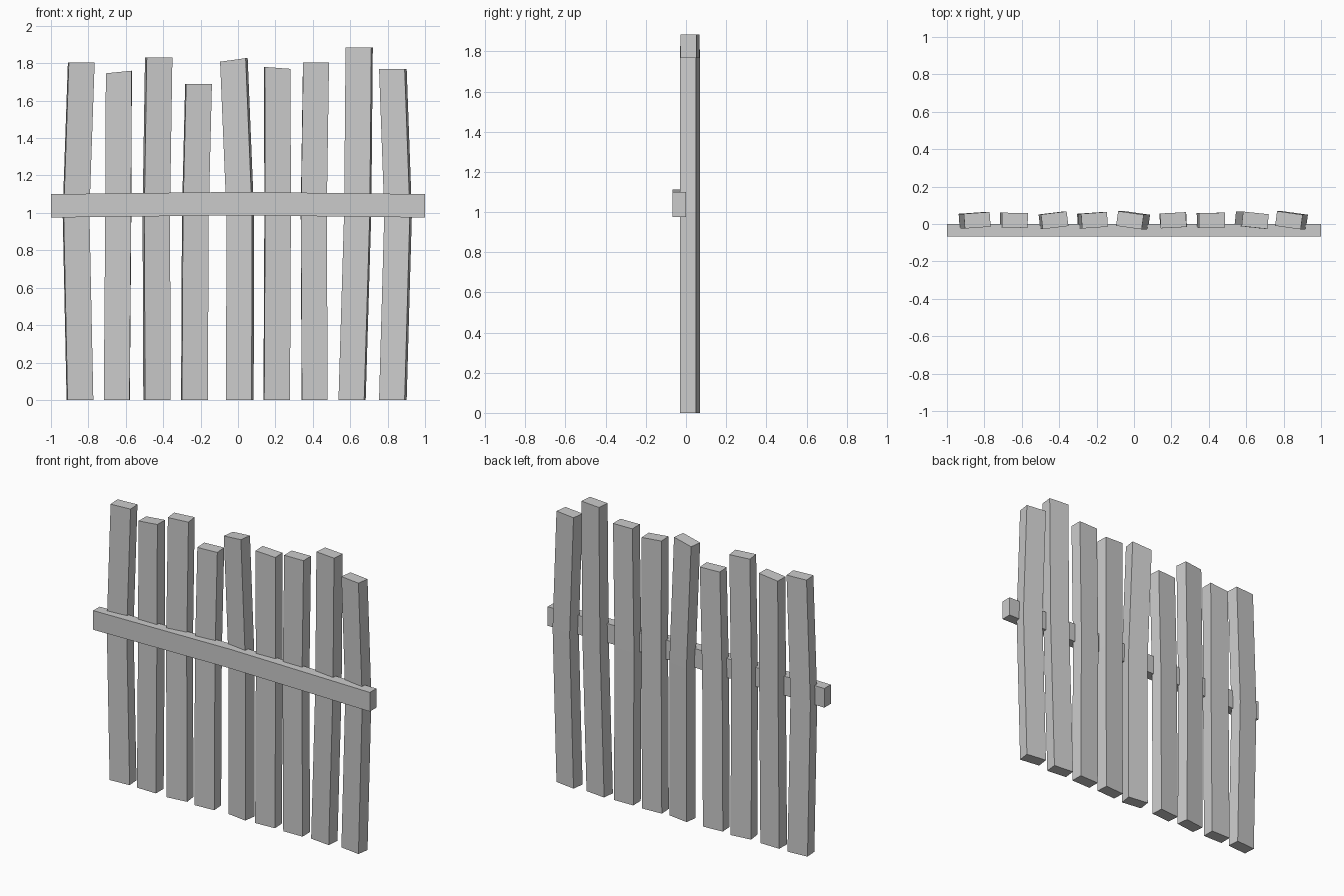
import bpy, bmesh
from math import radians
from mathutils import Matrix, Vector

if "Cube" in bpy.data.objects:
    bpy.data.objects.remove(bpy.data.objects["Cube"])


def loft(name, rings):
    """Skin a list of four-point rings into a closed box-like bar."""
    bm = bmesh.new()
    loops = [[bm.verts.new(p) for p in ring] for ring in rings]
    for a, b in zip(loops, loops[1:]):
        for i in range(4):
            j = (i + 1) % 4
            bm.faces.new((a[i], a[j], b[j], b[i]))
    bm.faces.new(loops[0][::-1])
    bm.faces.new(loops[-1])
    bmesh.ops.recalc_face_normals(bm, faces=bm.faces[:])
    mesh = bpy.data.meshes.new(name)
    bm.to_mesh(mesh)
    bm.free()
    bpy.context.collection.objects.link(bpy.data.objects.new(name, mesh))


WIDTH, DEPTH, PLANK_Y, BEND_Z = 0.138, 0.079, 0.02, 1.0


def plank(index, bottom, middle, top, z_left, z_right, turn):
    """Upright board with one bend, twisted about z, with a sloped top cut."""
    rot = Matrix.Rotation(radians(turn), 3, 'Z')
    corners = [(-1, -1), (1, -1), (1, 1), (-1, 1)]
    rings = []
    for x, zl, zr in ((bottom, 0, 0), (middle, BEND_Z, BEND_Z), (top, z_left, z_right)):
        ring = []
        for sx, sy in corners:
            p = rot @ Vector((sx * WIDTH / 2, sy * DEPTH / 2, 0))
            ring.append(p + Vector((x, PLANK_Y, zl if sx < 0 else zr)))
        rings.append(ring)
    loft(f"fence_plank_{index}", rings)


# Planks: x at bottom, bend and top; left and right top height; twist in degrees
PLANKS = [
    (-0.845, -0.866, -0.838, 1.805, 1.805, 4),
    (-0.648, -0.640, -0.637, 1.746, 1.760, -1),
    (-0.433, -0.437, -0.424, 1.830, 1.830, 7),
    (-0.233, -0.228, -0.211, 1.690, 1.690, 4),
    (0.010, 0.012, -0.022, 1.808, 1.827, -8),
    (0.207, 0.212, 0.210, 1.780, 1.770, 3),
    (0.410, 0.405, 0.417, 1.805, 1.805, 1),
    (0.610, 0.640, 0.648, 1.885, 1.885, -6),
    (0.828, 0.856, 0.828, 1.770, 1.770, -8),
]
for i, values in enumerate(PLANKS, 1):
    plank(i, *values)

# Front rail, slightly arched at the middle
loft("front_rail", [
    [(x, y, z) for y, z in ((-0.067, 0.975 + h), (0, 0.975 + h), (0, 1.1 + h), (-0.067, 1.1 + h))]
    for x, h in ((-1, 0), (0, 0.012), (1, 0))
])
